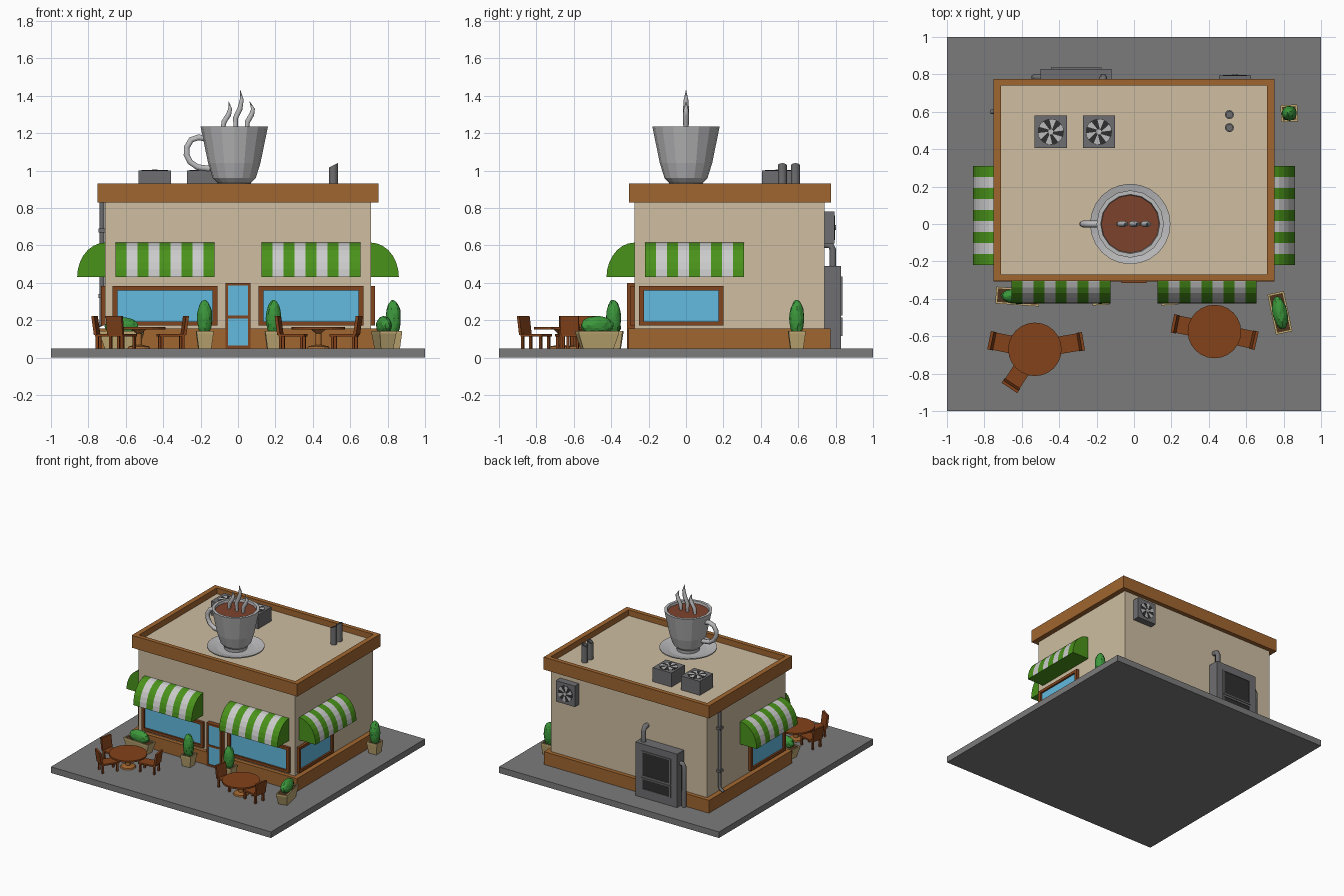
import bpy, bmesh, math, random
from math import sin, cos, pi, radians
from mathutils import Matrix, Vector

if "Cube" in bpy.data.objects:
    bpy.data.objects.remove(bpy.data.objects["Cube"])

random.seed(3)
T = Matrix.Translation
I = Matrix.Identity(4)


def rot(deg, axis='Z'):
    return Matrix.Rotation(radians(deg), 4, axis)


def mat(name, *rgb):
    m = bpy.data.materials.new(name)
    m.diffuse_color = [(c / 255) ** 2.2 for c in rgb] + [1]
    m.use_nodes = True
    m.node_tree.nodes["Principled BSDF"].inputs["Base Color"].default_value = m.diffuse_color
    return m


TAN, WOOD, TABLE = mat('tan', 205, 188, 160), mat('wood', 160, 102, 52), mat('table_wood', 130, 68, 32)
FRAME, GLASS, COFFEE = mat('frame', 128, 70, 35), mat('glass', 98, 185, 222), mat('coffee', 125, 68, 48)
GREEN, WHITE, LEAF = mat('green', 75, 145, 32), mat('white', 215, 215, 215), mat('leaf', 62, 150, 62)
POT, SOIL, DARK = mat('pot', 190, 168, 115), mat('soil', 80, 55, 35), mat('dark', 50, 50, 50)
GREY, METAL, CHINA = mat('grey', 122, 122, 122), mat('metal', 110, 110, 112), mat('china', 185, 185, 187)


def finish(name, bm, m, M=I):
    bmesh.ops.recalc_face_normals(bm, faces=bm.faces)
    me = bpy.data.meshes.new(name)
    bm.to_mesh(me)
    bm.free()
    for k in (m if isinstance(m, list) else [m]):
        me.materials.append(k)
    ob = bpy.data.objects.new(name, me)
    ob.matrix_world = M
    bpy.context.collection.objects.link(ob)
    return ob


def box(name, x, y, z, m, M=I, taper=1.0):
    """Box from (lo, hi) ranges; taper scales the bottom about the centre."""
    bm = bmesh.new()
    bmesh.ops.create_cube(bm, size=1)
    for v in bm.verts:
        k = taper if v.co.z < 0 else 1
        v.co = [(r[0] + r[1]) / 2 + c * (r[1] - r[0]) * s
                for r, c, s in zip((x, y, z), v.co, (k, k, 1))]
    return finish(name, bm, m, M)


def ring(name, ox, oy, ix, iy, z0, z1, m, M=I):
    """Rectangular frame given outer and inner half sizes."""
    bm = bmesh.new()
    L = [[bm.verts.new((sx * a, sy * b, z)) for sx, sy in ((-1, -1), (1, -1), (1, 1), (-1, 1))]
         for a, b, z in ((ox, oy, z0), (ox, oy, z1), (ix, iy, z1), (ix, iy, z0))]
    for k in range(4):
        for i in range(4):
            j = (i + 1) % 4
            bm.faces.new((L[k][i], L[k][j], L[(k + 1) % 4][j], L[(k + 1) % 4][i]))
    return finish(name, bm, m, M)


def lathe(name, profile, n, m, M=I):
    """Revolve (radius, z) points about z and cap both ends."""
    bm = bmesh.new()
    L = [[bm.verts.new((r * cos(2 * pi * i / n), r * sin(2 * pi * i / n), z)) for i in range(n)]
         for r, z in profile]
    for a, b in zip(L, L[1:]):
        for i in range(n):
            j = (i + 1) % n
            bm.faces.new((a[i], a[j], b[j], b[i]))
    bm.faces.new(L[0])
    bm.faces.new(L[-1])
    return finish(name, bm, m, M)


def tube(name, pts, r, m, radii=None):
    cu = bpy.data.curves.new(name, 'CURVE')
    cu.dimensions, cu.bevel_depth, cu.bevel_resolution, cu.use_fill_caps = '3D', r, 1, True
    s = cu.splines.new('POLY')
    s.points.add(len(pts) - 1)
    for i, p in enumerate(pts):
        s.points[i].co = (*p, 1)
        s.points[i].radius = radii[i] if radii else 1
    cu.materials.append(m)
    ob = bpy.data.objects.new(name, cu)
    bpy.context.collection.objects.link(ob)
    return ob


# building shell
box('pavement', (-1, 1), (-1, 1), (0, .05), GREY)
box('walls', (-.71, .71), (-.275, .74), (.05, .885), TAN)
box('base_trim', (-.75, .75), (-.307, .773), (.05, .155), WOOD)
ring('parapet', .752, .54, .711, .505, .83, .932, WOOD, T((0, .235, 0)))


# windows and awnings, local -y faces outwards
def window(name, w, h, M):
    M = M @ rot(90, 'X')
    ring(name + '_frame', w, h, w - .025, h - .022, -.01, .022, FRAME, M)
    box(name + '_glass', (-w + .02, w - .02), (-h + .02, h - .02), (-.01, .008), GLASS, M)


def awning(name, M, half=.265, n=9, seg=7):
    bm = bmesh.new()
    prof = [(-.15 * sin(pi / 2 * k / seg), .43 + .185 * cos(pi / 2 * k / seg)) for k in range(seg + 1)]
    prof.append((0, .43))
    L = [[bm.verts.new((-half + 2 * half * i / n, y, z)) for y, z in prof] for i in range(n + 1)]
    for i in range(n):
        for k in range(seg + 1):
            f = bm.faces.new((L[i][k], L[i + 1][k], L[i + 1][k + 1], L[i][k + 1]))
            f.material_index = i % 2 if k < seg else 0
    bm.faces.new(L[0])
    bm.faces.new(L[-1])
    finish(name, bm, [GREEN, WHITE], M)


for s, side in ((-1, 'left'), (1, 'right')):
    window('front_window_' + side, .28, .105, T((s * .39, -.275, .277)))
    awning('front_awning_' + side, T((s * .39, -.275, 0)))
    window('side_window_' + side, .225, .105, T((s * .71, -.025, .277)) @ rot(s * 90))
    awning('side_awning_' + side, T((s * .71, .045, 0)) @ rot(s * 90))

# door
door = T((0, -.275, .225)) @ rot(90, 'X')
ring('door_frame', .068, .175, .053, .16, 0, .04, FRAME, door)
box('door_glass', (-.055, .055), (-.165, .165), (0, .035), GLASS, door)
box('door_rail', (-.055, .055), (-.015, 0), (0, .04), FRAME, door)

# giant cup on the roof
cup = T((-.02, 0, 0))
lathe('saucer', [(.1, .885), (.13, .89), (.215, .92), (.215, .928), (.14, .91), (.08, .908)], 24, CHINA, cup)
lathe('cup', [(.085, .905), (.09, .935), (.115, .96), (.14, 1.04), (.18, 1.235), (.158, 1.235),
              (.15, 1.19)], 16, CHINA, cup)
lathe('coffee', [(.15, 1.19), (.157, 1.215)], 16, COFFEE, cup)
tube('cup_handle', [(-.17, 0, 1.17), (-.21, 0, 1.178), (-.25, 0, 1.165), (-.274, 0, 1.125), (-.275, 0, 1.085),
                    (-.255, 0, 1.045), (-.215, 0, 1.018), (-.15, 0, 1.01)], .018, CHINA)
for i, p in enumerate([[(-.085, 1.2), (-.075, 1.26), (-.05, 1.3), (-.042, 1.33), (-.05, 1.37)],
                       [(-.01, 1.2), (-.014, 1.28), (.01, 1.33), (.02, 1.38), (.012, 1.43)],
                       [(.045, 1.2), (.05, 1.26), (.073, 1.3), (.08, 1.33), (.062, 1.37)]]):
    tube(f'steam_{i}', [(x, 0, z) for x, z in p], .016, CHINA, [.7, 1, 1, .75, .05])


# ventilation units with fans (local z is the fan axis)
def fan_unit(name, M, half, depth, r):
    box(name + '_box', (-half, half), (-half, half), (0, depth), METAL, M)
    lathe(name + '_disc', [(r, depth - .01), (r, depth + .002)], 20, DARK, M)
    bm = bmesh.new()
    for k in range(6):
        a = k * pi / 3
        bm.faces.new([bm.verts.new((q * cos(a + d), q * sin(a + d), depth + .005))
                      for q, d in ((.012, 0), (r * .95, .1), (r * .97, .37), (r * .95, .64))])
    finish(name + '_blades', bm, CHINA, M)
    lathe(name + '_hub', [(.014, depth), (.014, depth + .007)], 10, CHINA, M)


for i, x in enumerate((-.445, -.188)):
    fan_unit(f'roof_fan_{i}', T((x, .493, .885)), .086, .115, .07)
fan_unit('back_fan', T((.54, .735, .695)) @ rot(-90, 'X'), .086, .06, .065)

# roof flues with slanted tops
for i, y in enumerate((.515, .585)):
    ob = lathe(f'roof_flue_{i}', [(.024, .885), (.024, 1.028), (.017, 1.028), (.017, 1.0)], 12, METAL,
               T((.51, y, 0)))
    for v in ob.data.vertices:
        if v.co.z > .95:
            v.co.z += v.co.x * .5

# service cabinet and pipes on the back
box('cabinet', (-.5, -.12), (.735, .83), (.05, .49), METAL)
back = T((-.31, .83, 0)) @ rot(-90, 'X')
for n, lo, hi in (('upper', .235, .425), ('lower', .125, .205)):
    ring('cabinet_rim_' + n, .135, (hi - lo) / 2 + .01, .122, (hi - lo) / 2, -.002, .006, METAL,
         T((-.31, .83, (lo + hi) / 2)) @ rot(-90, 'X'))
    box('cabinet_panel_' + n, (-.432, -.188), (.82, .832), (lo, hi), DARK)
tube('cabinet_flue', [(-.165, .785, .45), (-.165, .785, .575), (-.165, .775, .6), (-.165, .735, .605)], .021, METAL)
tube('cabinet_side_pipe', [(-.49, .785, .4), (-.52, .785, .4), (-.532, .785, .38), (-.532, .785, .05)], .018, METAL)

# downpipe on the left wall
tube('downpipe', [(-.727, .6, .84), (-.727, .6, .2), (-.733, .6, .18), (-.763, .6, .165)], .013, METAL)
for z in (.33, .68):
    box('pipe_clamp', (-.745, -.705), (.58, .62), (z - .01, z + .01), METAL)


# tables and chairs
def chair(M):
    """Local -y points away from the table, back at y = 0."""
    box('chair_seat', (-.047, .047), (0, .14), (.113, .126), TABLE, M)
    back = box('chair_back', (-.05, .05), (-.006, .01), (.12, .222), TABLE, M)
    for v in back.data.vertices:
        if v.co.z > .2:
            v.co.y -= .014
    for x in (-.038, .038):
        for y in (.01, .125):
            box('chair_leg', (x - .007, x + .007), (y - .007, y + .007), (.05, .115), TABLE, M)


for tx, ty, chairs in ((-.53, -.67, [(-.225, .045), (.24, .04), (-.125, -.19)]),
                       (.43, -.575, [(-.205, .04), (.206, -.045)])):
    M = T((tx, ty, 0))
    lathe('table_top', [(.143, .15), (.143, .163)], 24, TABLE, M)
    lathe('table_stem', [(.06, .05), (.055, .06), (.018, .068), (.016, .13), (.04, .152)], 12, WOOD, M)
    for dx, dy in chairs:
        chair(T((tx + dx, ty + dy, 0)) @ rot(math.degrees(math.atan2(dy, dx)) + 90))


# planters with clipped bushes
def planter(x, y, half, deg, bush):
    M = T((x, y, 0)) @ rot(deg)
    box('planter_pot', (-half, half), (-.045, .045), (.05, .13), POT, M, .76)
    ring('planter_rim', half, .045, half - .009, .036, .13, .143, POT, M)
    box('planter_soil', (-half + .008, half - .008), (-.037, .037), (.12, .135), SOIL, M)
    bm = bmesh.new()
    bmesh.ops.create_icosphere(bm, subdivisions=3, radius=1)
    for v in bm.verts:
        k = random.uniform(.94, 1.03)
        v.co = Vector((v.co.x * bush[0], v.co.y * .04, v.co.z * bush[1])) * k + Vector((0, 0, bush[2]))
    finish('bush', bm, LEAF, M)


for x, y in ((.83, .592), (-.178, -.388), (.19, -.388)):
    planter(x, y, .045, 3, (.041, .1, .21))
planter(-.622, -.388, .117, -4, (.092, .05, .167))
planter(.78, -.475, .11, -78, (.09, .05, .172))
